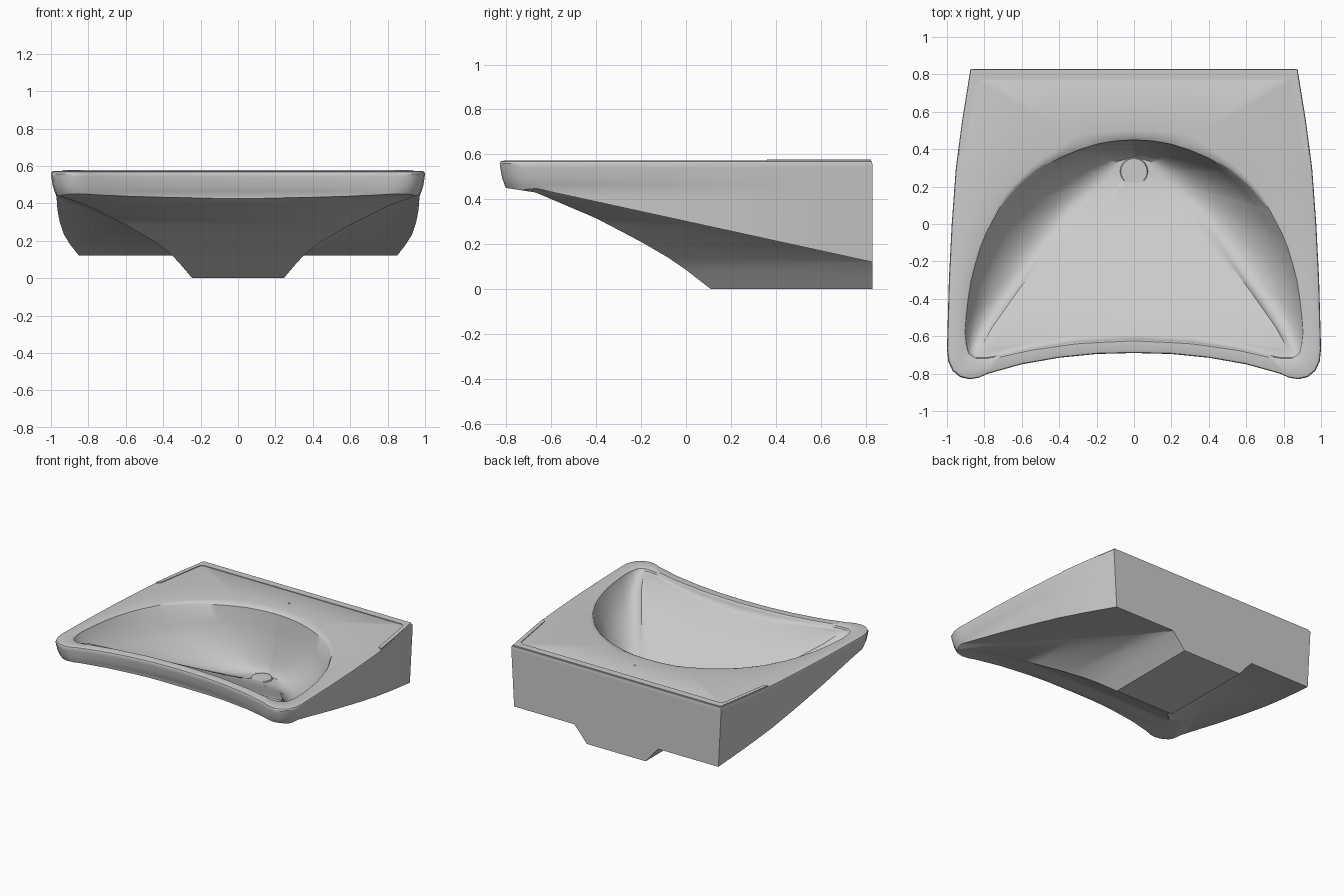
import bpy, bmesh, math
from mathutils import Vector

if "Cube" in bpy.data.objects:
    bpy.data.objects.remove(bpy.data.objects["Cube"])

TOP = 0.572
BACK = 0.83
DRAIN = Vector((0, 0.28))

ceramic = bpy.data.materials.new("white_ceramic")
ceramic.use_nodes = True
COLOR = (0.6, 0.6, 0.6, 1)
ceramic.diffuse_color = COLOR
ceramic.node_tree.nodes["Principled BSDF"].inputs["Base Color"].default_value = COLOR


def make_object(name, bm):
    bmesh.ops.recalc_face_normals(bm, faces=bm.faces)
    mesh = bpy.data.meshes.new(name)
    bm.to_mesh(mesh)
    bm.free()
    mesh.materials.append(ceramic)
    obj = bpy.data.objects.new(name, mesh)
    bpy.context.collection.objects.link(obj)
    return obj


def prism(name, points, start, end):
    """Extrude a closed 2D profile; start and end map (a, b) into space."""
    bm = bmesh.new()
    low = [bm.verts.new(start(a, b)) for a, b in points]
    high = [bm.verts.new(end(a, b)) for a, b in points]
    bm.faces.new(low)
    bm.faces.new(high)
    for i in range(len(points)):
        j = (i + 1) % len(points)
        bm.faces.new((low[i], low[j], high[j], high[i]))
    return make_object(name, bm)


def boolean(target, cutter, operation):
    mod = target.modifiers.new("cut", "BOOLEAN")
    mod.operation, mod.solver, mod.object = operation, "EXACT", cutter
    bpy.context.view_layer.objects.active = target
    bpy.ops.object.modifier_apply(modifier=mod.name)
    bpy.data.objects.remove(cutter)


def smooth(obj, angle):
    bpy.ops.object.select_all(action="DESELECT")
    obj.select_set(True)
    bpy.context.view_layer.objects.active = obj
    bpy.ops.object.shade_smooth_by_angle(angle=math.radians(angle))


def mirrored(half):
    return half + [(-x, y) for x, y in reversed(half) if x > 0]


# Plan contours, right half from back centre to front centre
outline = mirrored([(0, .83), (.875, .83), (.92, .55), (.953, .3), (.975, 0), (.99, -.3),
                    (1, -.67), (.993, -.735), (.97, -.785), (.93, -.818), (.88, -.83),
                    (.83, -.822), (.78, -.8), (.6, -.75), (.4, -.715), (.2, -.695), (0, -.69)])
rim = mirrored([(0, .45), (.1, .444), (.2, .427), (.3, .395), (.4, .352), (.5, .295), (.6, .215),
                (.7, .1), (.8, -.08), (.86, -.27), (.89, -.45), (.9, -.6), (.88, -.69), (.83, -.72),
                (.76, -.71), (.55, -.665), (.3, -.63), (0, -.615)])
floor_edge = mirrored([(0, .36), (.1, .33), (.2, .21), (.32, .05), (.5, -.2), (.67, -.42),
                       (.79, -.6), (.81, -.65), (.77, -.66), (.55, -.63), (.3, -.595), (0, -.58)])


def hit(contour, angle):
    """Where a ray from the drain crosses a contour."""
    d = Vector((math.cos(angle), math.sin(angle)))
    best = 0
    for i, p in enumerate(contour):
        a = Vector(p) - DRAIN
        e = Vector(contour[(i + 1) % len(contour)]) - DRAIN - a
        det = d.cross(e)
        if abs(det) > 1e-9:
            t, u = a.cross(e) / det, a.cross(d) / det
            if t > 0 and -1e-6 <= u <= 1 + 1e-6:
                best = max(best, t)
    return DRAIN + d * best


def floor_z(y):
    """Level at the drain, easing into a ramp towards the front."""
    t = 0.2 - y
    return 0.125 + 0.245 * (t + math.sqrt(t * t + 0.006))


# Rays: even fan plus one through every outline corner
angles = [math.tau * i / 96 for i in range(96)]
corners = [math.atan2(y - DRAIN.y, x) % math.tau for x, y in outline]
angles = sorted(corners + [a for a in angles
                           if min(abs(a - c) for c in corners) > 0.012])
outer = [hit(outline, a) for a in angles]
lip = [hit(rim, a) for a in angles]
base = [hit(floor_edge, a) for a in angles]


def drafted(p, curve, z):
    """Straight draft at the back, curved under at the front."""
    w = min(1, max(0, (0.6 - p.y) / 1.2))
    inset = curve * w + 0.062 * (TOP - z) * (1 - w)
    return (p.x * (1 - inset), BACK - (BACK - p.y) * (1 - inset * 0.7), z)


# Rings from the drain outward over the rim and down the sides
rings = []
for s in (.12, .25, .4, .6, .8, 1):
    ring = [DRAIN.lerp(p, s) for p in base]
    rings.append([(p.x, p.y, floor_z(p.y)) for p in ring])
for s in (.15, .3, .45, .6, .75, .88, 1):
    rise = 0.4 * (1 - math.sqrt(1 - s * s)) + 0.6 * s ** 1.5
    ring = []
    for b, r in zip(base, lip):
        p, z = b.lerp(r, s), floor_z(b.y)
        ring.append((p.x, p.y, z + (TOP - 0.018 - z) * rise))
    rings.append(ring)
for s, z in ((.05, TOP - .005), (.13, TOP)):
    rings.append([(*r.lerp(o, s), z) for r, o in zip(lip, outer)])
rings.append([(*DRAIN.lerp(o, 0.984), TOP) for o in outer])
rings.append([(*DRAIN.lerp(o, 0.996), TOP - .004) for o in outer])
for curve, z in ((0, TOP - .014), (.002, .54), (.009, .495), (.018, .465),
                 (.028, .44), (.029, .4), (.032, -.05)):
    rings.append([drafted(o, curve, z) for o in outer])

bm = bmesh.new()
rows = [[bm.verts.new(co) for co in ring] for ring in rings]
centre = bm.verts.new((*DRAIN, floor_z(DRAIN.y)))
n = len(angles)
for i in range(n):
    j = (i + 1) % n
    bm.faces.new((centre, rows[0][i], rows[0][j]))
    for a, b in zip(rows, rows[1:]):
        bm.faces.new((a[i], b[i], b[j], a[j]))
bm.faces.new(rows[-1])
basin = make_object("basin", bm)

# Underside: a sloping plane with a flared trough hanging below it
flare = [(.245, 0), (.3, .065), (.35, .12), (.43, .185), (.6, .285), (.8, .385), (.98, .45), (1.2, .5)]
trough_section = flare + [(1.2, .7), (-1.2, .7)] + [(-x, z) for x, z in reversed(flare)]
trough = prism("trough", trough_section,
               lambda x, z: (x, -1.3, z), lambda x, z: (x, 1.3, z))
keel = [(1.2, -.02), (1.2, .65), (-1.2, .65), (-1.2, .47), (-.8, .45), (-.67, .43),
        (-.4, .315), (-.2, .21), (-.08, .14), (0, .085), (.11, 0), (.13, -.02)]
keel_body = prism("keel", keel, lambda y, z: (-1.3, y, z), lambda y, z: (1.3, y, z))
boolean(trough, keel_body, "INTERSECT")
slope = [(-1.1, -.2), (1.1, -.2), (1.1, .061), (-.68, .45), (-1.1, .45)]
wedge = prism("under_space", slope, lambda y, z: (-1.1, y, z), lambda y, z: (1.1, y, z))
boolean(wedge, trough, "DIFFERENCE")
boolean(basin, wedge, "DIFFERENCE")
smooth(basin, 35)

# Low splash ledge along the back and down both sides
ledge_half = [(.864, .825), (.908, .56), (.937, .36), (.908, .38), (.85, .73), (.842, .76), (.82, .772)]
ledge_outline = ledge_half + [(-x, y) for x, y in reversed(ledge_half)]
ledge = prism("back_ledge", ledge_outline,
              lambda x, y: (x, y, TOP - .004), lambda x, y: (x, y, TOP + .005))

# Drain cover
bm = bmesh.new()
bmesh.ops.create_cone(bm, cap_ends=True, segments=32, radius1=.075, radius2=.07, depth=.012)
bmesh.ops.translate(bm, verts=bm.verts, vec=(*DRAIN, floor_z(DRAIN.y) + .004))
smooth(make_object("drain_cover", bm), 30)

# Tap position mark
bm = bmesh.new()
bmesh.ops.create_cone(bm, cap_ends=True, segments=12, radius1=.006, radius2=.006, depth=.008)
bmesh.ops.translate(bm, verts=bm.verts, vec=(0, .61, TOP + .002))
make_object("tap_mark", bm)
